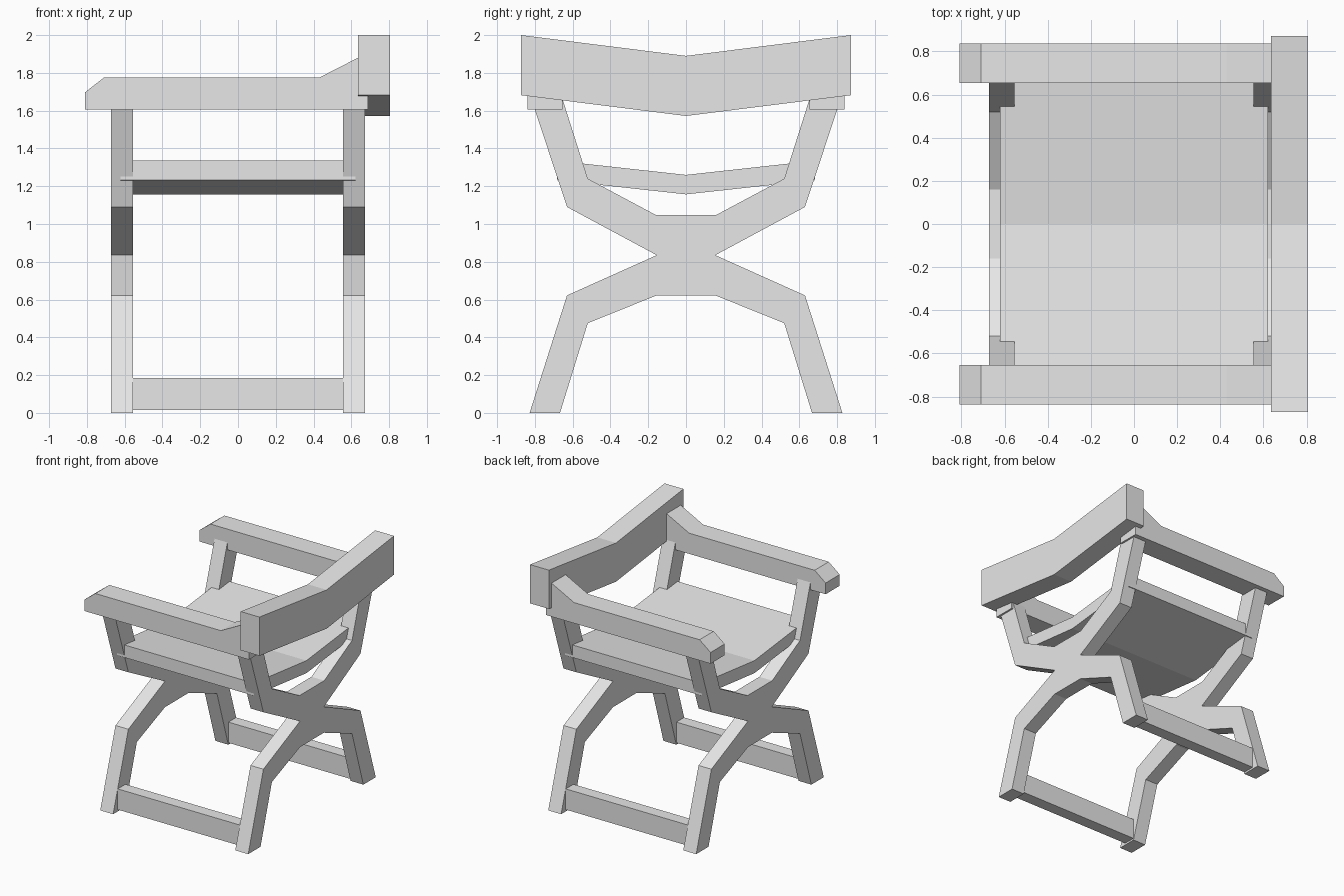
import bpy, bmesh
from mathutils import Vector

if "Cube" in bpy.data.objects:
    bpy.data.objects.remove(bpy.data.objects["Cube"])

mat = bpy.data.materials.new("light_grey")
mat.diffuse_color = (0.8, 0.8, 0.8, 1)
mat.use_nodes = True
mat.node_tree.nodes["Principled BSDF"].inputs["Base Color"].default_value = mat.diffuse_color


def extrude(name, outline, axis, lo, hi):
    """Extrude a 2D outline: (y, z) along axis 'x', or (x, z) along axis 'y'."""
    bm = bmesh.new()
    if axis == 'x':
        verts = [bm.verts.new((lo, a, b)) for a, b in outline]
        move = Vector((hi - lo, 0, 0))
    else:
        verts = [bm.verts.new((a, lo, b)) for a, b in outline]
        move = Vector((0, hi - lo, 0))
    face = bm.faces.new(verts)
    new = bmesh.ops.extrude_face_region(bm, geom=[face], use_keep_orig=True)["geom"]
    bmesh.ops.translate(bm, vec=move, verts=[v for v in new if isinstance(v, bmesh.types.BMVert)])
    bmesh.ops.recalc_face_normals(bm, faces=bm.faces)
    mesh = bpy.data.meshes.new(name)
    bm.to_mesh(mesh)
    bm.free()
    mesh.materials.append(mat)
    obj = bpy.data.objects.new(name, mesh)
    bpy.context.collection.objects.link(obj)
    return obj


def mirrored(half):
    """Complete a half outline (listed from one end to the other) across y = 0."""
    return half + [(-a, b) for a, b in reversed(half) if a > 0]


# X-shaped leg frames, front and back of the seat opening
frame = mirrored([(0.155, 0.622), (0.52, 0.475), (0.667, 0), (0.828, 0), (0.63, 0.622),
                  (0.155, 0.835), (0.63, 1.09), (0.82, 1.665), (0.655, 1.665),
                  (0.52, 1.24), (0.16, 1.048)])
extrude("left_leg_frame", frame, 'x', -0.672, -0.555)
extrude("right_leg_frame", frame, 'x', 0.555, 0.672)

# Shallow V seat
seat = mirrored([(0, 1.157), (0.683, 1.232), (0.683, 1.335), (0, 1.26)])
extrude("seat", seat, 'x', -0.622, 0.622)

# Backrest board
back = mirrored([(0, 1.572), (0.873, 1.682), (0.873, 2.0), (0, 1.89)])
extrude("backrest", back, 'x', 0.635, 0.806)

# Armrests and foot stretchers
arm = [(-0.81, 1.605), (0.687, 1.605), (0.687, 1.905), (0.635, 1.88),
       (0.43, 1.775), (-0.71, 1.775), (-0.81, 1.697)]
bar = [(-0.6, 0.015), (0.6, 0.015), (0.6, 0.185), (-0.6, 0.185)]
for side, s in (("front", -1), ("rear", 1)):
    extrude(side + "_armrest", arm, 'y', s * 0.655, s * 0.838)
    extrude(side + "_stretcher", bar, 'y', s * 0.668, s * 0.768)
